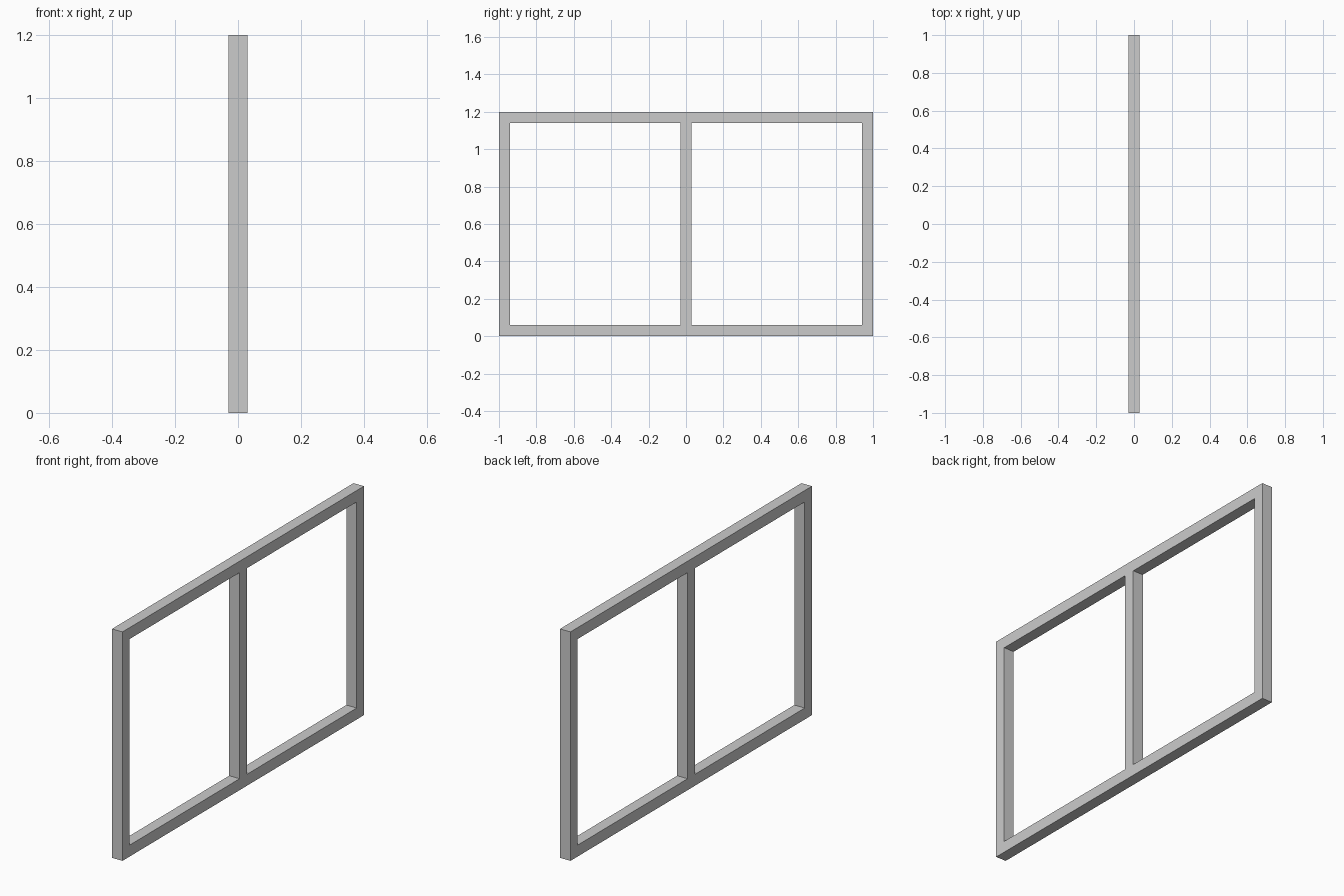
import bpy, bmesh

if "Cube" in bpy.data.objects:
    bpy.data.objects.remove(bpy.data.objects["Cube"])

BAR = 0.06                                   # square bar thickness
YS = [-1, -1 + BAR, -BAR / 2, BAR / 2, 1 - BAR, 1]
ZS = [0, BAR, 1.2 - BAR, 1.2]

grey = bpy.data.materials.new("light grey")
grey.diffuse_color = (0.6, 0.6, 0.6, 1)
grey.use_nodes = True
grey.node_tree.nodes["Principled BSDF"].inputs["Base Color"].default_value = grey.diffuse_color

# Frame outline with two openings, drawn as a grid of cells
bm = bmesh.new()
grid = [[bm.verts.new((-BAR / 2, y, z)) for z in ZS] for y in YS]
for i in range(len(YS) - 1):
    for j in range(len(ZS) - 1):
        if j == 1 and i in (1, 3):           # the two openings
            continue
        bm.faces.new((grid[i][j], grid[i + 1][j], grid[i + 1][j + 1], grid[i][j + 1]))

# Extrude the outline to the bar depth
ext = bmesh.ops.extrude_face_region(bm, geom=bm.faces[:], use_keep_orig=True)
bmesh.ops.translate(bm, vec=(BAR, 0, 0),
                    verts=[g for g in ext["geom"] if isinstance(g, bmesh.types.BMVert)])
bmesh.ops.recalc_face_normals(bm, faces=bm.faces[:])

mesh = bpy.data.meshes.new("window_frame")
bm.to_mesh(mesh)
bm.free()
mesh.materials.append(grey)
frame = bpy.data.objects.new("window_frame", mesh)
bpy.context.collection.objects.link(frame)
